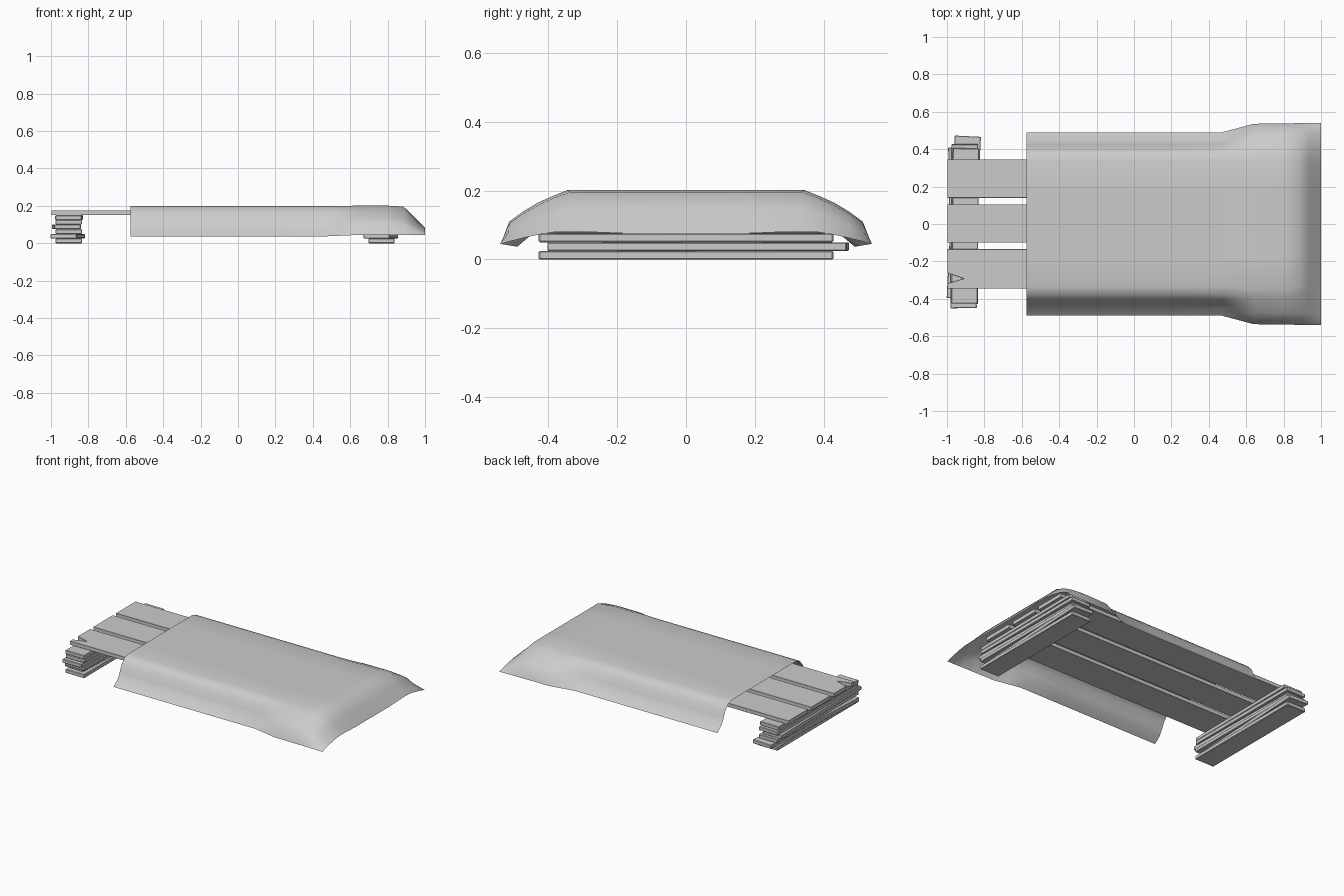
import bpy, bmesh, math
from mathutils import Matrix, Vector

cube = bpy.data.objects.get("Cube")
if cube:
    bpy.data.objects.remove(cube, do_unlink=True)

grey = bpy.data.materials.new("plain_grey")
grey.use_nodes = True
grey.diffuse_color = (0.6, 0.6, 0.6, 1)
grey.node_tree.nodes["Principled BSDF"].inputs["Base Color"].default_value = (0.6, 0.6, 0.6, 1)


def make_object(name, bm):
    bmesh.ops.recalc_face_normals(bm, faces=bm.faces)
    mesh = bpy.data.meshes.new(name)
    bm.to_mesh(mesh)
    bm.free()
    mesh.materials.append(grey)
    obj = bpy.data.objects.new(name, mesh)
    bpy.context.collection.objects.link(obj)
    return obj


def prism(name, outline, z, height, bevel=0.003):
    """Board extruded upwards from a flat outline, with softened edges."""
    bm = bmesh.new()
    face = bm.faces.new([bm.verts.new((x, y, z)) for x, y in outline])
    new = bmesh.ops.extrude_face_region(bm, geom=[face])["geom"]
    bmesh.ops.translate(bm, vec=(0, 0, height),
                        verts=[v for v in new if isinstance(v, bmesh.types.BMVert)])
    obj = make_object(name, bm)
    mod = obj.modifiers.new("soft_edges", 'BEVEL')
    mod.width, mod.segments = bevel, 1
    return obj


T = 0.025                      # board thickness
START, END = -0.998, 0.86      # length of the bed boards

# Long bed boards; the first has a V notch in its exposed end
boards = {"right": (-0.345, -0.135), "middle": (-0.10, 0.105), "left": (0.14, 0.345)}
for side, (y0, y1) in boards.items():
    outline = [(START, y0), (END, y0), (END, y1), (START, y1)]
    if side == "right":
        outline += [(START, -0.262), (-0.91, -0.292), (START, -0.318)]
    prism("bed_board_" + side, outline, 6 * T, T, 0.001)

# Two stacks of loosely piled cross boards: x shift, y centre, length, turn
layers = [(0, 0, 0.855, 0),
          (-0.005, 0.035, 0.87, -0.05),
          (0, 0, 0.855, 0),
          (-0.012, -0.02, 0.86, 0.015),
          (0, 0, 0.85, 0),
          (0.002, -0.01, 0.83, -0.01)]
for end, cx in (("head", -0.905), ("foot", 0.768)):
    for i, (dx, cy, length, turn) in enumerate(layers):
        rot = Matrix.Rotation(turn, 2)
        corners = [(-0.07, -length / 2), (0.07, -length / 2),
                   (0.07, length / 2), (-0.07, length / 2)]
        outline = [rot @ Vector(c) + Vector((cx + dx, cy)) for c in corners]
        prism(f"{end}_cross_board_{i + 1}", outline, i * T, T)

# Blanket: half cross-sections (y, z) from centre to hem
narrow = [(0, .199), (.18, .199), (.335, .199), (.375, .188), (.405, .155),
          (.425, .11), (.445, .075), (.49, .037)]
wide = [(0, .201), (.18, .201), (.345, .201), (.39, .183), (.43, .165),
        (.475, .138), (.513, .11), (.538, .045)]
brow = [(0, .196), (.18, .196), (.335, .196), (.38, .18), (.425, .16),
        (.475, .132), (.513, .105), (.539, .045)]
slope = [(0, .148), (.18, .148), (.33, .145), (.38, .136), (.43, .12),
         (.475, .1), (.515, .08), (.54, .045)]
hem = [(0, .076), (.18, .076), (.33, .082), (.38, .08), (.43, .072),
       (.475, .062), (.515, .052), (.54, .044)]


def blend(a, b, t):
    return [(p[0] + (q[0] - p[0]) * t, p[1] + (q[1] - p[1]) * t) for p, q in zip(a, b)]


stations = [(-0.575, narrow), (-0.2, narrow), (0.2, narrow), (0.47, narrow),
            (0.56, blend(narrow, wide, 0.5)), (0.64, blend(narrow, wide, 0.95)),
            (0.8, wide), (0.885, brow), (0.935, slope), (1.0, hem)]
bm = bmesh.new()
rows = []
for x, half in stations:
    full = [(-y, z) for y, z in reversed(half[1:])] + half
    rows.append([bm.verts.new((x, y, z)) for y, z in full])
for a, b in zip(rows, rows[1:]):
    for j in range(len(a) - 1):
        bm.faces.new((a[j], b[j], b[j + 1], a[j + 1]))
for f in bm.faces:
    f.smooth = True
blanket = make_object("blanket", bm)
if blanket.data.polygons[len(blanket.data.polygons) // 2].normal.z < 0:
    blanket.data.flip_normals()
